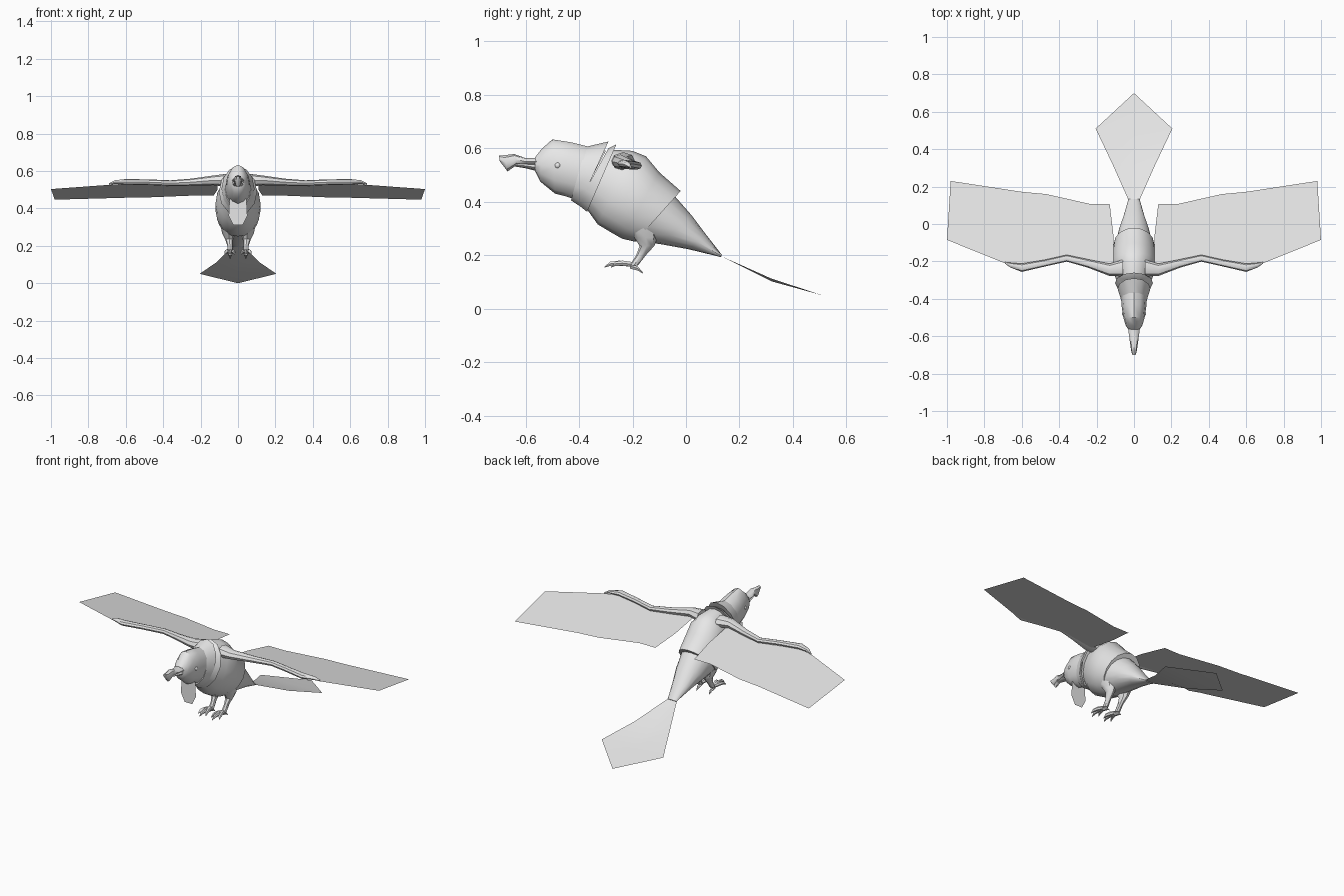
import bpy
import bmesh
from math import cos, sin, pi, radians
from mathutils import Vector

default_cube = bpy.data.objects.get("Cube")
if default_cube:
    bpy.data.objects.remove(default_cube, do_unlink=True)

grey = bpy.data.materials.new("plain_grey")
grey.use_nodes = True
grey.diffuse_color = (0.8, 0.8, 0.8, 1)
grey.node_tree.nodes["Principled BSDF"].inputs["Base Color"].default_value = (0.8, 0.8, 0.8, 1)


def finish(name, bm, mirrored=False, smooth=True):
    """Turn a bmesh into a named, coloured object, mirrored across x if asked."""
    mesh = bpy.data.meshes.new(name)
    bm.to_mesh(mesh)
    bm.free()
    mesh.materials.append(grey)
    obj = bpy.data.objects.new(name, mesh)
    bpy.context.collection.objects.link(obj)
    if smooth:
        bpy.ops.object.select_all(action='DESELECT')
        obj.select_set(True)
        bpy.context.view_layer.objects.active = obj
        bpy.ops.object.shade_smooth_by_angle(angle=radians(40))
    if mirrored:
        obj.modifiers.new("Mirror", 'MIRROR').use_mirror_merge = False
    return obj


def loft(name, rings, sides=12, mirrored=False):
    """Skin elliptical rings, each a centre and two half-axis vectors."""
    bm = bmesh.new()
    loops = []
    for centre, u, v in rings:
        angles = [2 * pi * i / sides for i in range(sides)]
        loops.append([bm.verts.new(centre + u * cos(a) + v * sin(a)) for a in angles])
    for a, b in zip(loops, loops[1:]):
        for i in range(sides):
            j = (i + 1) % sides
            bm.faces.new((a[i], a[j], b[j], b[i]))
    bm.faces.new(loops[0])
    bm.faces.new(loops[-1])
    bmesh.ops.recalc_face_normals(bm, faces=bm.faces)
    return finish(name, bm, mirrored)


def trunk(name, sections, sides=12):
    """Loft from side-view sections: top y, top z, bottom y, bottom z, half width."""
    rings = []
    for top_y, top_z, low_y, low_z, half_width in sections:
        top, low = Vector((0, top_y, top_z)), Vector((0, low_y, low_z))
        rings.append(((top + low) / 2, Vector((half_width, 0, 0)), (top - low) / 2))
    return loft(name, rings, sides)


def limb(name, axis_u, axis_v, points, sides=8):
    """Mirrored loft along points: x, y, z, and a radius on each axis."""
    rings = [(Vector(p[:3]), Vector(axis_u) * p[3], Vector(axis_v) * p[4]) for p in points]
    return loft(name, rings, sides, mirrored=True)


def sheet(name, points, mirrored=False):
    """Single flat polygon."""
    bm = bmesh.new()
    bm.faces.new([bm.verts.new(p) for p in points])
    return finish(name, bm, mirrored, smooth=False)


X, Y, Z = (1, 0, 0), (0, 1, 0), (0, 0, 1)

# Head and beak
trunk("head", [
    (-.565, .565, -.565, .515, .03),
    (-.54, .597, -.545, .475, .045),
    (-.5, .633, -.49, .43, .058),
    (-.43, .622, -.45, .42, .066),
    (-.36, .605, -.42, .41, .07),
    (-.3, .59, -.4, .4, .07),
])
trunk("upper_beak", [
    (-.7, .572, -.697, .552, .01),
    (-.68, .574, -.667, .513, .016),
    (-.642, .578, -.632, .538, .021),
    (-.6, .563, -.6, .537, .026),
    (-.54, .565, -.54, .535, .034),
], sides=8)
trunk("lower_beak", [
    (-.645, .543, -.642, .532, .01),
    (-.6, .543, -.6, .525, .022),
    (-.54, .54, -.54, .51, .032),
], sides=8)

# Eyes
bm = bmesh.new()
bmesh.ops.create_uvsphere(bm, u_segments=10, v_segments=6, radius=.012)
bmesh.ops.translate(bm, verts=bm.verts, vec=(.053, -.48, .535))
finish("eyes", bm, mirrored=True)

# Hanging throat flap
side = [(.045, .45), (.05, .36), (.025, .31)]
outline = [(x, z) for x, z in side] + [(-x, z) for x, z in reversed(side)]
sheet("throat_flap", [(x, -.472, z) for x, z in outline])

# Neck ruffs
trunk("front_ruff", [
    (-.375, .605, -.43, .405, .07),
    (-.29, .625, -.4, .385, .088),
])
trunk("rear_ruff", [
    (-.29, .6, -.405, .39, .082),
    (-.26, .615, -.37, .362, .102),
])

# Body and tapered rump
trunk("body", [
    (-.29, .595, -.38, .385, .08),
    (-.2, .59, -.33, .315, .106),
    (-.15, .57, -.28, .285, .12),
    (-.1, .51, -.24, .262, .12),
    (-.02, .44, -.19, .25, .108),
], sides=16)
trunk("rump", [
    (-.05, .43, -.2, .253, .102),
    (.02, .35, -.1, .242, .083),
    (.075, .277, .01, .222, .056),
    (.135, .2, .13, .193, .03),
], sides=16)

# Wing arms
limb("wing_arms", Y, Z, [
    (.06, -.235, .55, .045, .035),
    (.13, -.245, .55, .033, .026),
    (.25, -.21, .54, .022, .019),
    (.36, -.183, .535, .018, .015),
    (.48, -.21, .54, .018, .015),
    (.6, -.234, .542, .022, .015),
    (.66, -.22, .54, .013, .01),
    (.69, -.208, .53, .004, .004),
])

# Wing feather sheets, all on one sloping plane
feather_outline = [
    (.11, -.23), (.36, -.18), (.6, -.23), (.69, -.21), (1, -.085), (.98, .23),
    (.6, .172), (.47, .16), (.235, .107), (.13, .107), (.11, -.06),
]
sheet("wing_feathers", [(x, y, .488 - .18 * y) for x, y in feather_outline], mirrored=True)

# Tail fan: rows of y, half width, centre height, edge height
bm = bmesh.new()
rows = [(.13, .03, .197, .197), (.32, .115, .102, .112), (.51, .205, .05, .05)]
grid = [[bm.verts.new(p) for p in ((-w, y, edge), (0, y, mid), (w, y, edge))]
        for y, w, mid, edge in rows]
for a, b in zip(grid, grid[1:]):
    for i in range(2):
        bm.faces.new((a[i], a[i + 1], b[i + 1], b[i]))
tip = bm.verts.new((0, .7, 0))
for i in range(2):
    bm.faces.new((grid[-1][i], grid[-1][i + 1], tip))
finish("tail_fan", bm)

# Legs
limb("legs", X, Y, [
    (.055, -.165, .32, .042, .06),
    (.05, -.15, .265, .034, .042),
    (.047, -.146, .235, .022, .028),
    (.043, -.168, .2, .014, .018),
    (.042, -.195, .162, .016, .016),
])

# Toes with tapering claws
for name, spread in (("inner_toes", -.024), ("middle_toes", 0), ("outer_toes", .028)):
    reach = .085 if spread else .11
    steps = [(0, .165, .01), (.5, .17, .011), (.8, .168, .009), (1, .155, .002)]
    limb(name, X, Z, [(.042 + spread * t, -.195 - reach * t, z, r, r)
                      for t, z, r in steps], sides=6)
limb("back_toes", X, Z, [
    (.042, -.21, .16, .012, .012),
    (.042, -.18, .15, .009, .009),
    (.042, -.16, .132, .002, .002),
], sides=6)
